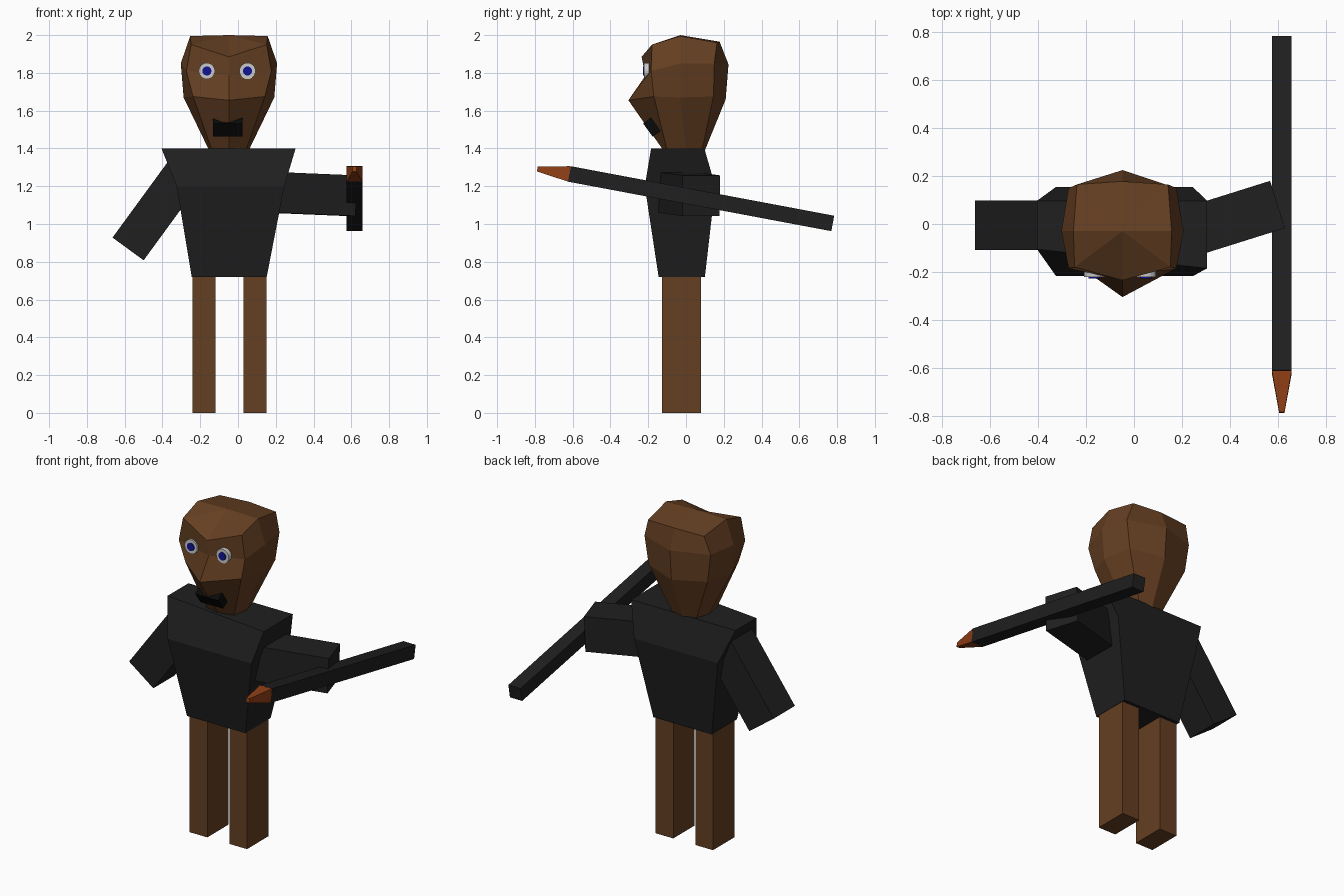
import bpy, bmesh, math
from mathutils import Vector

if "Cube" in bpy.data.objects:
    bpy.data.objects.remove(bpy.data.objects["Cube"])

CX = -0.048  # body centre line


def material(name, rgb):
    m = bpy.data.materials.new(name)
    m.diffuse_color = (*rgb, 1)
    m.use_nodes = True
    m.node_tree.nodes["Principled BSDF"].inputs["Base Color"].default_value = m.diffuse_color
    return m


SKIN = material("skin", (0.13, 0.05, 0.016))
CLOTH = material("cloth", (0.014, 0.014, 0.014))
BLACK = material("mouth_black", (0.003, 0.003, 0.003))
TIP = material("tip_orange", (0.28, 0.05, 0.008))
WHITE = material("eye_white", (0.6, 0.6, 0.6))
BLUE = material("eye_blue", (0.006, 0.006, 0.3))


def loft(name, rings, mat, apex=None):
    """Skin equal-sized rings; close with flat caps, or a fan to the apex."""
    bm = bmesh.new()
    rows = [[bm.verts.new(p) for p in r] for r in rings]
    n = len(rows[0])
    for a, b in zip(rows, rows[1:]):
        for i in range(n):
            j = (i + 1) % n
            bm.faces.new((a[i], a[j], b[j], b[i]))
    bm.faces.new(rows[0][::-1])
    if apex:
        top = bm.verts.new(apex)
        for i in range(n):
            bm.faces.new((rows[-1][i], rows[-1][(i + 1) % n], top))
    else:
        bm.faces.new(rows[-1])
    bmesh.ops.recalc_face_normals(bm, faces=bm.faces)
    me = bpy.data.meshes.new(name)
    bm.to_mesh(me)
    bm.free()
    me.materials.append(mat)
    ob = bpy.data.objects.new(name, me)
    bpy.context.collection.objects.link(ob)
    return ob


def bar(name, p0, p1, side, size0, size1, mat):
    """Rectangular bar from p0 to p1; sizes are (along side, across)."""
    p0, p1, u = Vector(p0), Vector(p1), Vector(side).normalized()
    v = (p1 - p0).cross(u).normalized()
    rings = [[p + u * (s[0] / 2 * a) + v * (s[1] / 2 * b)
              for a, b in ((-1, -1), (1, -1), (1, 1), (-1, 1))]
             for p, s in ((p0, size0), (p1, size1))]
    return loft(name, rings, mat)


def disc(name, x, y, z, r, depth, mat):
    bpy.ops.mesh.primitive_cylinder_add(vertices=24, radius=r, depth=depth,
                                        location=(x, y + depth / 2, z),
                                        rotation=(math.pi / 2, 0, 0))
    ob = bpy.context.object
    ob.name = name
    ob.data.materials.append(mat)


# Head: half rings (front centre, front corner, side, back corner, back centre)
half_rings = [
    [(0, -.12, 1.39), (.09, -.10, 1.39), (.105, 0, 1.39), (.08, .085, 1.39), (0, .10, 1.39)],
    [(0, -.305, 1.655), (.19, -.17, 1.675), (.24, -.03, 1.67), (.20, .145, 1.675), (0, .21, 1.66)],
    [(0, -.215, 1.785), (.225, -.185, 1.81), (.255, -.03, 1.85), (.225, .15, 1.85), (0, .225, 1.845)],
    [(0, -.235, 1.885), (.20, -.18, 1.95), (.205, -.03, 1.995), (.19, .165, 1.96), (0, .178, 1.965)],
]
rings = []
for h in half_rings:
    full = h + [(-x, y, z) for x, y, z in h[3:0:-1]]
    rings.append([(CX + x, y, z) for x, y, z in full])
loft("head", rings, SKIN, apex=(CX, -.03, 2.0))

# Eyes
for side, x in (("left", -.165), ("right", .05)):
    disc(side + "_eye", x, -.222, 1.81, .043, .05, WHITE)
    disc(side + "_pupil", x, -.227, 1.81, .024, .03, BLUE)

# Mouth, leaning with the chin
bar("mouth", (-.055, -.152, 1.48), (-.055, -.203, 1.55), (1, 0, 0),
    (.155, .06), (.155, .06), BLACK)

# Torso
loft("torso", [
    [(-.245, -.145, .72), (.152, -.145, .72), (.152, .10, .72), (-.245, .10, .72)],
    [(-.325, -.218, 1.2), (.245, -.218, 1.2), (.245, .155, 1.2), (-.325, .155, 1.2)],
    [(-.405, -.105, 1.4), (.305, -.185, 1.4), (.305, .097, 1.4), (-.405, .097, 1.4)],
], CLOTH)

# Legs
for side, x in (("left", -.18), ("right", .09)):
    bar(side + "_leg", (x, -.023, 0), (x, -.023, .73), (1, 0, 0),
        (.12, .207), (.12, .207), SKIN)

# Arms
bar("left_arm", (-.582, -.005, .868), (-.27, -.005, 1.295), (0, 1, 0),
    (.207, .204), (.207, .204), CLOTH)
bar("right_arm", (.165, -.055, 1.168), (.595, .08, 1.15), (-.3, .955, 0),
    (.207, .215), (.207, .215), CLOTH)

# Stick held in the right arm, with a tapered tip
bar("stick", (.617, .777, 1.003), (.617, -.617, 1.265), (1, 0, 0),
    (.083, .083), (.083, .083), CLOTH)
bar("stick_tip", (.617, -.617, 1.265), (.617, -.787, 1.291), (1, 0, 0),
    (.083, .083), (.022, .026), TIP)
